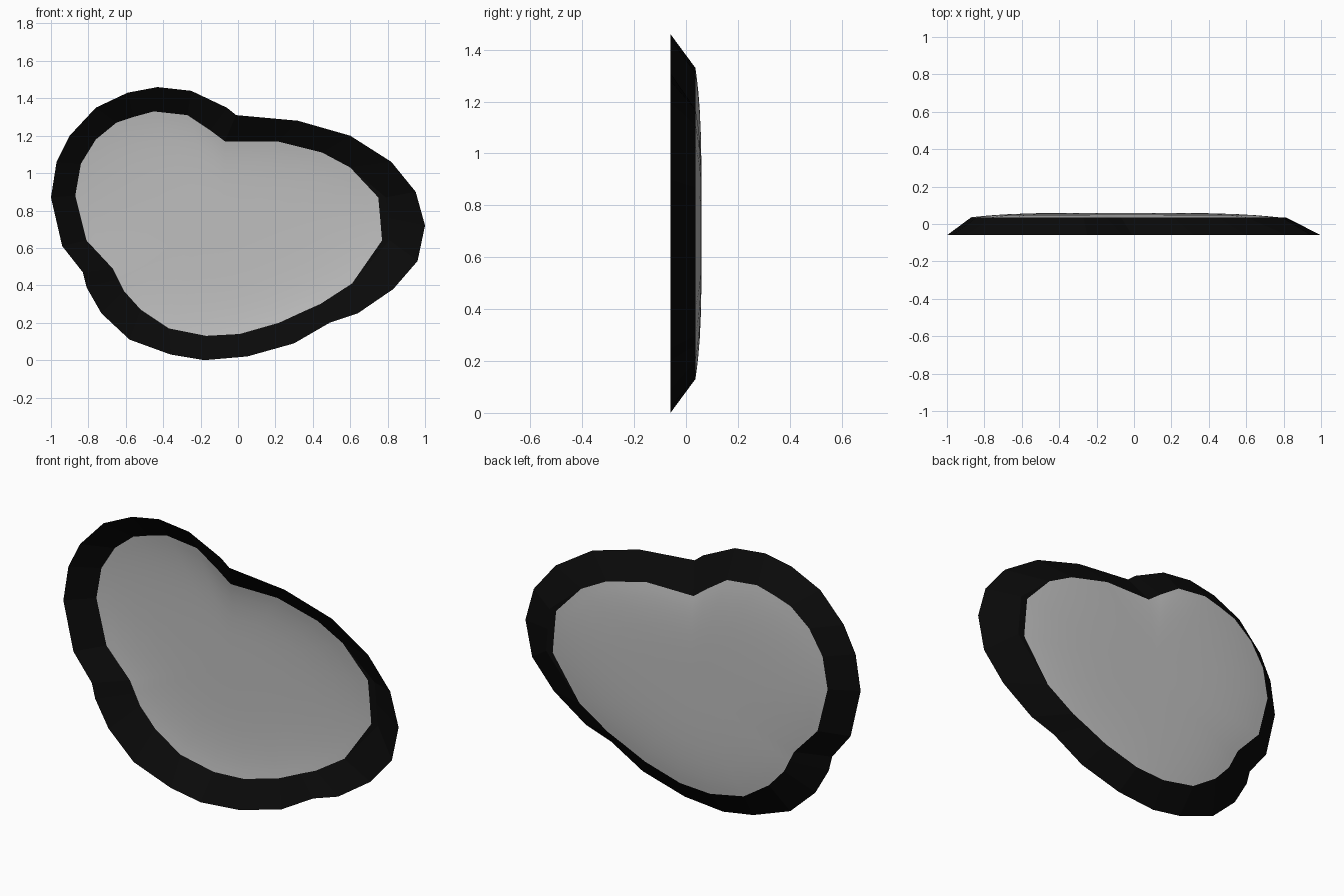
import bpy
import bmesh
from mathutils import Vector

cube = bpy.data.objects.get("Cube")
if cube:
    bpy.data.objects.remove(cube, do_unlink=True)

FRONT_Y, RIM_Y, BULGE = -0.06, 0.036, 0.024
CENTRE = Vector((-0.08, 0.72))

# Outer outline of the frame and the matching outline of its opening (x, z)
OUTER = [(-1, .87), (-.97, 1.06), (-.9, 1.2), (-.76, 1.35), (-.59, 1.43), (-.43, 1.46),
         (-.25, 1.44), (-.06, 1.35), (-.01, 1.31), (.32, 1.28), (.6, 1.2), (.82, 1.06),
         (.95, .9), (1, .72), (.96, .53), (.83, .38), (.64, .25), (.49, .2), (.3, .09),
         (.05, .02), (-.18, 0), (-.36, .03), (-.58, .11), (-.73, .25), (-.81, .39),
         (-.83, .47), (-.94, .61)]
INNER = [(-.87, .88), (-.84, 1.05), (-.76, 1.18), (-.65, 1.27), (-.56, 1.3), (-.45, 1.33),
         (-.27, 1.31), (-.15, 1.23), (-.07, 1.17), (.21, 1.17), (.45, 1.11), (.6, 1.03),
         (.75, .87), (.76, .76), (.77, .64), (.61, .41), (.44, .3), (.35, .26), (.22, .2),
         (.01, .14), (-.17, .13), (-.37, .17), (-.52, .27), (-.61, .37), (-.64, .43),
         (-.67, .49), (-.81, .64)]


def make_material(name, value):
    mat = bpy.data.materials.new(name)
    mat.use_nodes = True
    colour = (value, value, value, 1)
    mat.diffuse_color = colour
    shader = mat.node_tree.nodes["Principled BSDF"]
    shader.inputs["Base Color"].default_value = colour
    shader.inputs["Roughness"].default_value = 0.8
    return mat


def add_loop(bm, outline, y):
    return [bm.verts.new((x, y, z)) for x, z in outline]


def bridge(bm, first, second):
    count = len(first)
    for i in range(count):
        j = (i + 1) % count
        bm.faces.new((first[i], first[j], second[j], second[i]))


def finish(bm, name, mat, smooth):
    # Face every surface towards the back of the shell
    bm.normal_update()
    for face in bm.faces:
        if face.normal.y < 0:
            face.normal_flip()
        face.smooth = smooth
    mesh = bpy.data.meshes.new(name)
    bm.to_mesh(mesh)
    bm.free()
    mesh.materials.append(mat)
    obj = bpy.data.objects.new(name, mesh)
    bpy.context.collection.objects.link(obj)
    return obj


black = make_material("black", 0.003)
grey = make_material("light grey", 0.52)

# Sloping open frame with a narrow lip on its wide side
bm = bmesh.new()
ridge = [(x + 0.04 if x > 0.7 else x, z) for x, z in INNER]
front = add_loop(bm, OUTER, FRONT_Y)
back = add_loop(bm, ridge, RIM_Y)
bridge(bm, front, back)
lip = [back[i] if ridge[i] == INNER[i] else bm.verts.new((INNER[i][0], RIM_Y, INNER[i][1]))
       for i in range(len(INNER))]
for i in range(len(lip)):
    j = (i + 1) % len(lip)
    corners = list(dict.fromkeys((back[i], back[j], lip[j], lip[i])))
    if len(corners) > 2:
        bm.faces.new(corners)
finish(bm, "frame", black, False)

# Shallow domed panel, built as shrinking rings that rise towards the back
bm = bmesh.new()
previous = None
for scale in (1, 0.94, 0.86, 0.74, 0.58, 0.38, 0.18):
    outline = [CENTRE + (Vector(p) - CENTRE) * scale for p in INNER]
    ring = add_loop(bm, outline, RIM_Y + BULGE * (1 - scale ** 4))
    if previous:
        bridge(bm, previous, ring)
    previous = ring
tip = bm.verts.new((CENTRE.x, RIM_Y + BULGE, CENTRE.y))
for i in range(len(previous)):
    bm.faces.new((previous[i], previous[(i + 1) % len(previous)], tip))
finish(bm, "domed_panel", grey, True)
